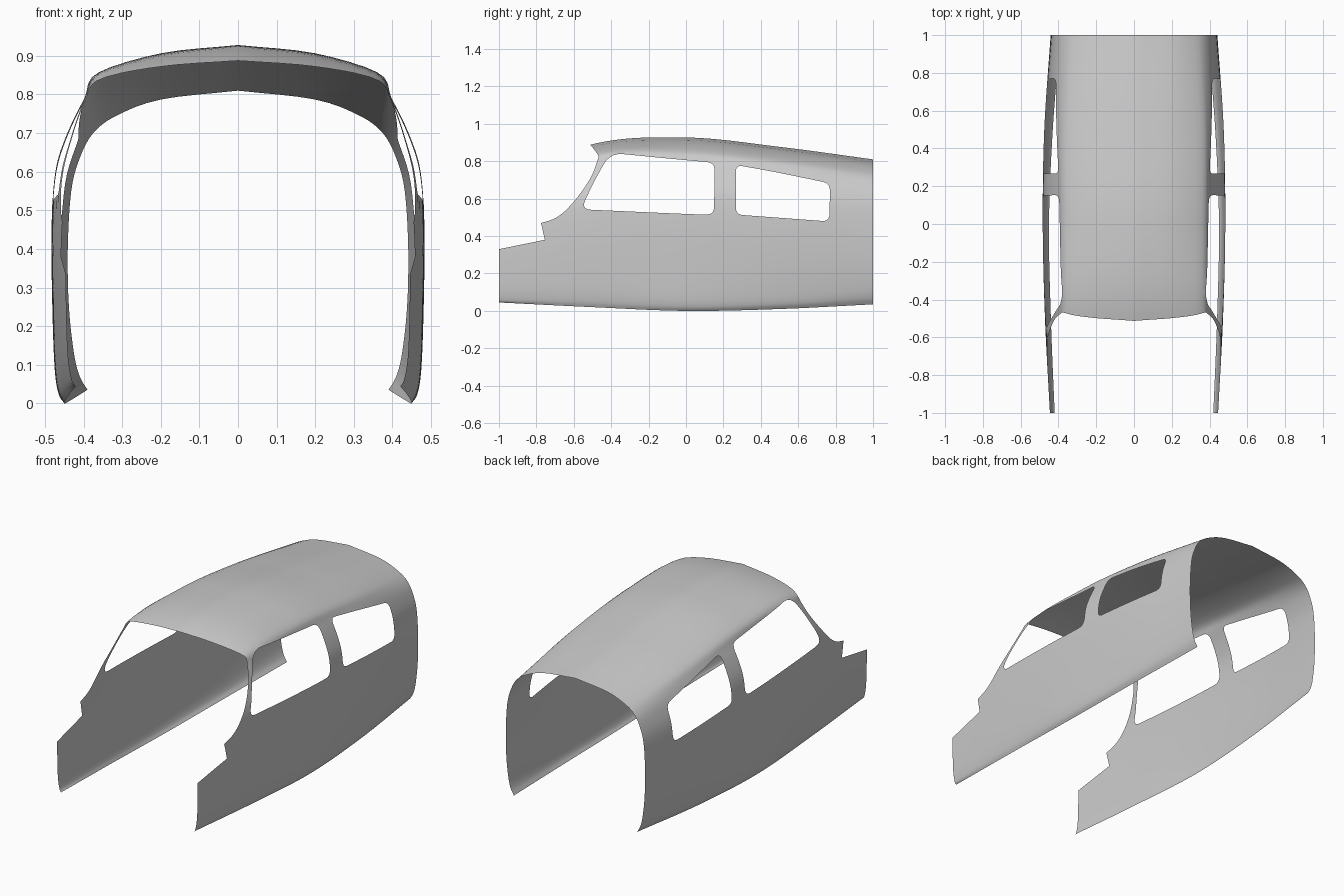
import bpy
from mathutils import Vector
from mathutils.geometry import delaunay_2d_cdt

if "Cube" in bpy.data.objects:
    bpy.data.objects.remove(bpy.data.objects["Cube"])

# Half cross-sections (x, z), bottom lip to roof centre, at y = -1, -0.5, 0, 0.5, 1
SECTIONS = [
    [(.42, .045), (.43, .06), (.44, .12), (.444, .22), (.445, .33), (.44, .45),
     (.42, .53), (.38, .59), (.33, .63), (.2, .66), (0, .68)],
    [(.44, .02), (.452, .05), (.462, .12), (.469, .26), (.471, .42), (.463, .58),
     (.435, .68), (.395, .78), (.355, .835), (.2, .872), (0, .891)],
    [(.45, .0), (.465, .025), (.475, .09), (.481, .25), (.483, .45), (.474, .6),
     (.448, .69), (.40, .79), (.36, .85), (.2, .905), (0, .927)],
    [(.43, .01), (.448, .04), (.46, .11), (.471, .25), (.475, .43), (.466, .57),
     (.443, .66), (.40, .755), (.35, .807), (.2, .857), (0, .877)],
    [(.39, .035), (.41, .07), (.425, .13), (.438, .25), (.441, .4), (.432, .55),
     (.41, .635), (.375, .7), (.315, .745), (.2, .787), (0, .81)],
]
SECTIONS = [[Vector(p) for p in s] for s in SECTIONS]


def spline(pts, u):
    """Smooth curve through pts, u in 0..1."""
    n = len(pts) - 1
    f = min(max(u, 0), 1) * n
    i = min(int(f), n - 1)
    f -= i
    b, c = pts[i], pts[i + 1]
    a = pts[i - 1] if i > 0 else 2 * b - c
    d = pts[i + 2] if i + 2 <= n else 2 * c - b
    return b + .5 * f * (c - a + f * (2 * a - 5 * b + 4 * c - d
                                      + f * (3 * (b - c) + d - a)))


def surface(y, t):
    p = spline([spline(s, t) for s in SECTIONS], (y + 1) / 2)
    return (p.x, y, p.y)


def to_param(p):
    """Side-view point (y, z) to surface parameters (y, t)."""
    row = [spline([s[k] for s in SECTIONS], (p.x + 1) / 2) for k in range(11)]
    lo, hi = 0.0, 1.0
    for _ in range(30):
        mid = (lo + hi) / 2
        if spline(row, mid).y < p.y:
            lo = mid
        else:
            hi = mid
    return Vector((p.x, lo))


def rounded(corners, closed=True):
    """Polyline with corners (y, z, radius) rounded off."""
    out, n = [], len(corners)
    for i, (y, z, r) in enumerate(corners):
        p = Vector((y, z))
        if r == 0 or (not closed and i in (0, n - 1)):
            out.append(p)
            continue
        a = Vector(corners[i - 1][:2]) - p
        b = Vector(corners[(i + 1) % n][:2]) - p
        a = p + a.normalized() * min(r, a.length * .48)
        b = p + b.normalized() * min(r, b.length * .48)
        for k in range(6):
            f = k / 5
            out.append(a * (1 - f) ** 2 + p * 2 * f * (1 - f) + b * f * f)
    return out


def resample(pts, closed=True, step=.025):
    out = []
    for i in range(len(pts) if closed else len(pts) - 1):
        a, b = pts[i], pts[(i + 1) % len(pts)]
        n = max(1, round((b - a).length / step))
        out += [a.lerp(b, k / n) for k in range(n)]
    return out if closed else out + [pts[-1]]


# Windscreen opening, pillar and cowl edge, from roof to nose
front_edge = rounded([
    (-.513, .891, 0), (-.498, .872, .02), (-.466, .828, .008), (-.476, .795, .03),
    (-.5, .727, .03), (-.55, .647, .03), (-.6, .583, .03), (-.652, .527, .03),
    (-.705, .49, .03), (-.775, .47, 0), (-.755, .38, 0), (-1, .33, 0)], False)
front_edge = [to_param(p) for p in resample(front_edge, False)]
front_edge[0].y = 1.0
outline = resample([Vector((-1, 0)), Vector((1, 0)), Vector((1, 1))] + front_edge)

# Side window openings
windows = [
    [(-.562, .543, .055), (0, .518, .1), (.15, .513, .045), (.153, .792, .04),
     (-.1, .815, .1), (-.405, .845, .07), (-.49, .695, .06)],
    [(.267, .515, .035), (.767, .478, .04), (.77, .682, .04), (.475, .743, .1),
     (.267, .78, .035)],
]
loops = [outline] + [[to_param(p) for p in resample(rounded(w))] for w in windows]


def inside(p):
    odd = False
    for lp in loops:
        for a, b in zip(lp, lp[1:] + lp[:1]):
            if (a.y > p.y) != (b.y > p.y):
                if p.x < a.x + (p.y - a.y) * (b.x - a.x) / (b.y - a.y):
                    odd = not odd
    return odd


# Triangulate the trimmed sheet in parameter space
verts, edges = [], []
for lp in loops:
    base, n = len(verts), len(lp)
    verts += lp
    edges += [(base + i, base + (i + 1) % n) for i in range(n)]
border = list(verts)
for i in range(1, 50):
    for j in range(1, 40):
        g = Vector((-1 + i / 25, j / 40))
        if all((g - b).length > .014 for b in border) and inside(g):
            verts.append(g)
cdt = delaunay_2d_cdt(verts, edges, [], 0, 1e-6)
flat = cdt[0]
faces = [f for f in cdt[2] if inside(sum((flat[i] for i in f), Vector((0, 0))) / len(f))]

# Map onto the curved shell and mirror
mesh = bpy.data.meshes.new("cabin_shell")
mesh.from_pydata([surface(p.x, p.y) for p in flat], [], faces)
shell = bpy.data.objects.new("cabin_shell", mesh)
bpy.context.collection.objects.link(shell)
mesh.polygons.foreach_set("use_smooth", [True] * len(mesh.polygons))
mirror = shell.modifiers.new("mirror", 'MIRROR')
mirror.use_clip = True
mirror.merge_threshold = .0005
